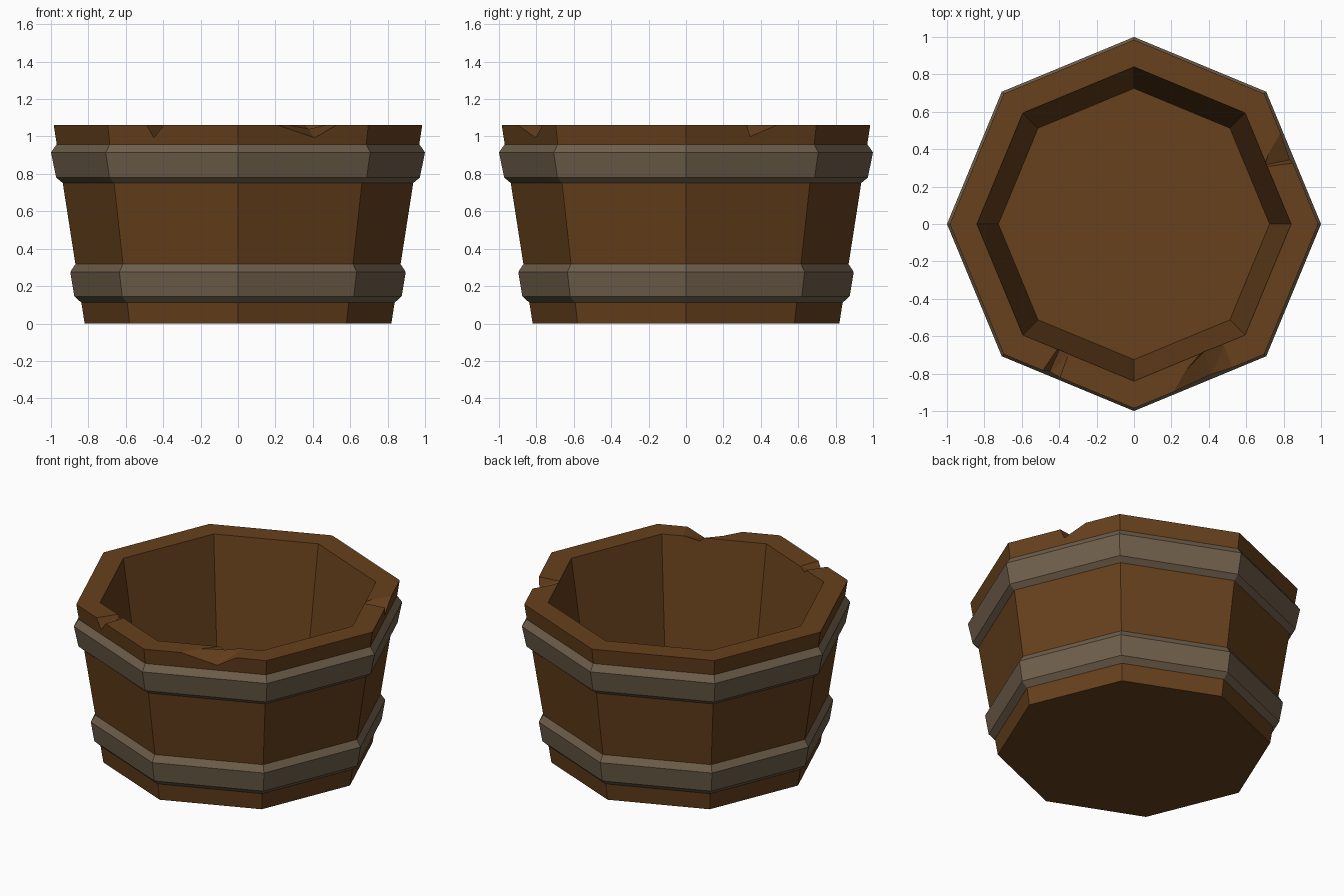
import bpy, bmesh
from math import cos, sin, tau
from mathutils import Vector

if "Cube" in bpy.data.objects:
    bpy.data.objects.remove(bpy.data.objects["Cube"])

SIDES, TOP, R_OUT, R_IN = 8, 1.06, 0.985, 0.84


def material(name, rgb):
    m = bpy.data.materials.new(name)
    m.diffuse_color = (*rgb, 1)
    m.use_nodes = True
    m.node_tree.nodes["Principled BSDF"].inputs["Base Color"].default_value = m.diffuse_color
    return m


def add_object(name, bm, mat=None):
    bmesh.ops.recalc_face_normals(bm, faces=bm.faces[:])
    me = bpy.data.meshes.new(name)
    bm.to_mesh(me)
    bm.free()
    ob = bpy.data.objects.new(name, me)
    bpy.context.collection.objects.link(ob)
    if mat:
        me.materials.append(mat)
    return ob


def corner(i, r, z=0.0):
    return Vector((r * cos(tau * i / SIDES), r * sin(tau * i / SIDES), z))


def lathe(name, profile, mat, closed):
    """Octagonal sweep of (radius, z) points; open profiles get end caps."""
    bm = bmesh.new()
    rings = [[bm.verts.new(corner(i, r, z)) for i in range(SIDES)] for r, z in profile]
    pairs = list(zip(rings, rings[1:]))
    if closed:
        pairs.append((rings[-1], rings[0]))
    else:
        bm.faces.new(rings[0])
        bm.faces.new(rings[-1])
    for a, b in pairs:
        for i in range(SIDES):
            j = (i + 1) % SIDES
            bm.faces.new((a[i], a[j], b[j], b[i]))
    return add_object(name, bm, mat)


wood = material("wood", (0.135, 0.052, 0.012))
iron = material("iron", (0.16, 0.115, 0.07))

# Tapered wooden tub with a raised floor
tub = lathe("tub", [(0.82, 0), (R_OUT, TOP), (R_IN, TOP), (0.725, 0.29)], wood, False)

# Metal hoops, bevelled above and below
lathe("upper_hoop", [(0.9, 0.76), (0.936, 0.75), (0.972, 0.78), (1.0, 0.915),
                     (0.968, 0.96), (0.92, 0.95)], iron, True)
lathe("lower_hoop", [(0.80, 0.12), (0.836, 0.11), (0.875, 0.145), (0.897, 0.275),
                     (0.868, 0.32), (0.82, 0.31)], iron, True)

# Rim chips: side index, (left, tip, right) fractions outside and inside, depths
chips = [
    (5, (0.30, 0.347, 0.433), (0.31, 0.327, 0.394), 0.07, 0.02),
    (6, (0.30, 0.585, 0.753), (0.61, 0.64, 0.774), 0.07, 0.02),
    (0, (0.466, 0.495, 0.70), (0.522, 0.535, 0.55), 0.065, 0.01),
]
for side, outer, inner, d_out, d_in in chips:
    bm = bmesh.new()
    for r, us, depth in ((R_OUT * 1.005, outer, d_out), (R_IN - 0.005, inner, d_in)):
        left, tip, right = [corner(side, r).lerp(corner(side + 1, r), u) for u in us]
        tip.z = TOP - depth
        left.z = right.z = TOP
        for p in (tip, tip + (left - tip) * 1.4, tip + (right - tip) * 1.4):
            bm.verts.new(p)
    bmesh.ops.convex_hull(bm, input=bm.verts[:])
    cutter = add_object("chip_cutter", bm)
    mod = tub.modifiers.new("chip", 'BOOLEAN')
    mod.operation, mod.solver, mod.object = 'DIFFERENCE', 'EXACT', cutter
    bpy.context.view_layer.objects.active = tub
    bpy.ops.object.modifier_apply(modifier=mod.name)
    bpy.data.objects.remove(cutter)
